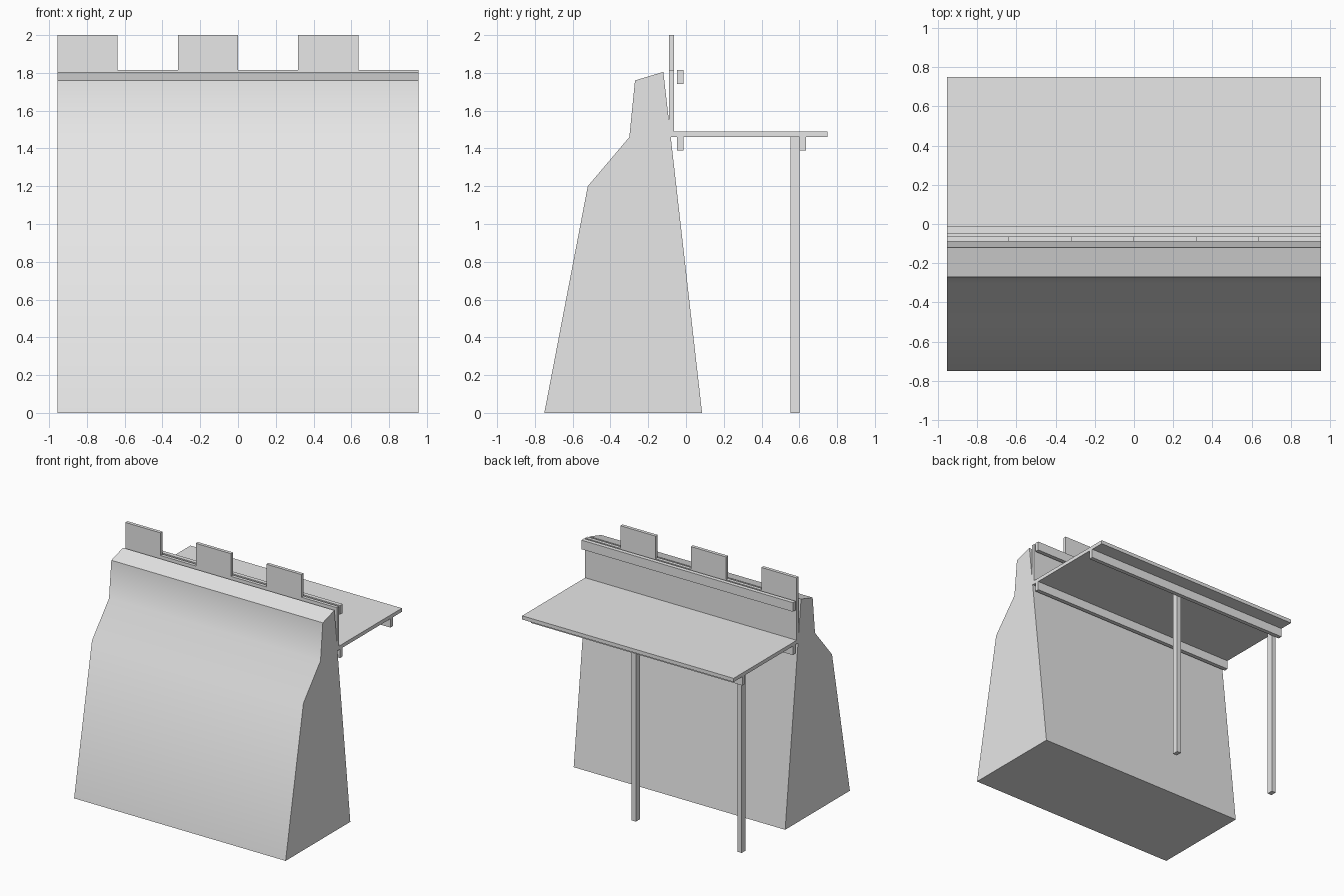
import bpy, bmesh, math

cube = bpy.data.objects.get("Cube")
if cube:
    bpy.data.objects.remove(cube, do_unlink=True)

HALF = 0.955            # half length of the wall
STEP = 2 * HALF / 6     # merlon and gap width

# Single plain grey
grey = bpy.data.materials.new("plain grey")
grey.use_nodes = True
grey.diffuse_color = (0.8, 0.8, 0.8, 1)
grey.node_tree.nodes["Principled BSDF"].inputs["Base Color"].default_value = (0.8, 0.8, 0.8, 1)


def finish(name, bm):
    bmesh.ops.recalc_face_normals(bm, faces=bm.faces)
    mesh = bpy.data.meshes.new(name)
    bm.to_mesh(mesh)
    bm.free()
    mesh.materials.append(grey)
    obj = bpy.data.objects.new(name, mesh)
    bpy.context.collection.objects.link(obj)
    return obj


def extrude(name, outline, to_3d, direction):
    """Fill a flat outline and push it along a direction."""
    bm = bmesh.new()
    face = bm.faces.new([bm.verts.new(to_3d(a, b)) for a, b in outline])
    out = bmesh.ops.extrude_face_region(bm, geom=[face])
    verts = [v for v in out["geom"] if isinstance(v, bmesh.types.BMVert)]
    bmesh.ops.translate(bm, verts=verts, vec=direction)
    return finish(name, bm)


def box(name, x, y, z):
    """Box from (min, max) pairs."""
    outline = [(x[0], z[0]), (x[1], z[0]), (x[1], z[1]), (x[0], z[1])]
    return extrude(name, outline, lambda a, b: (a, y[0], b), (0, y[1] - y[0], 0))


# Earth bank: side profile (y, z) swept along x, softly shaded front
bank_profile = [(-0.75, 0), (-0.52, 1.20), (-0.30, 1.46), (-0.27, 1.76),
                (-0.12, 1.805), (0.085, 0)]
bank = extrude("bank", bank_profile, lambda y, z: (-HALF, y, z), (2 * HALF, 0, 0))
bpy.context.view_layer.objects.active = bank
bank.select_set(True)
bpy.ops.object.shade_smooth_by_angle(angle=math.radians(45))
bank.select_set(False)

# Parapet board: one stepped outline with three merlons
outline = [(HALF, 1.49), (-HALF, 1.49)]
for i in range(6):
    top = 2.0 if i % 2 == 0 else 1.815
    outline += [(-HALF + i * STEP, top), (-HALF + (i + 1) * STEP, top)]
extrude("parapet", outline, lambda x, z: (x, -0.09, z), (0, 0.027, 0))

# Walkway deck
full = (-HALF, HALF)
box("deck", full, (-0.085, 0.75), (1.46, 1.49))

# Long rails: behind the parapet and under both sides of the deck
box("parapet_rail", full, (-0.048, -0.014), (1.742, 1.816))
box("inner_deck_beam", full, (-0.048, -0.014), (1.388, 1.46))
box("outer_deck_beam", full, (0.602, 0.636), (1.388, 1.46))

# Two support posts, one at the right end and one near the middle
for name, cx in (("right_post", -0.905), ("middle_post", 0.05)):
    box(name, (cx - 0.019, cx + 0.019), (0.552, 0.602), (0, 1.46))
